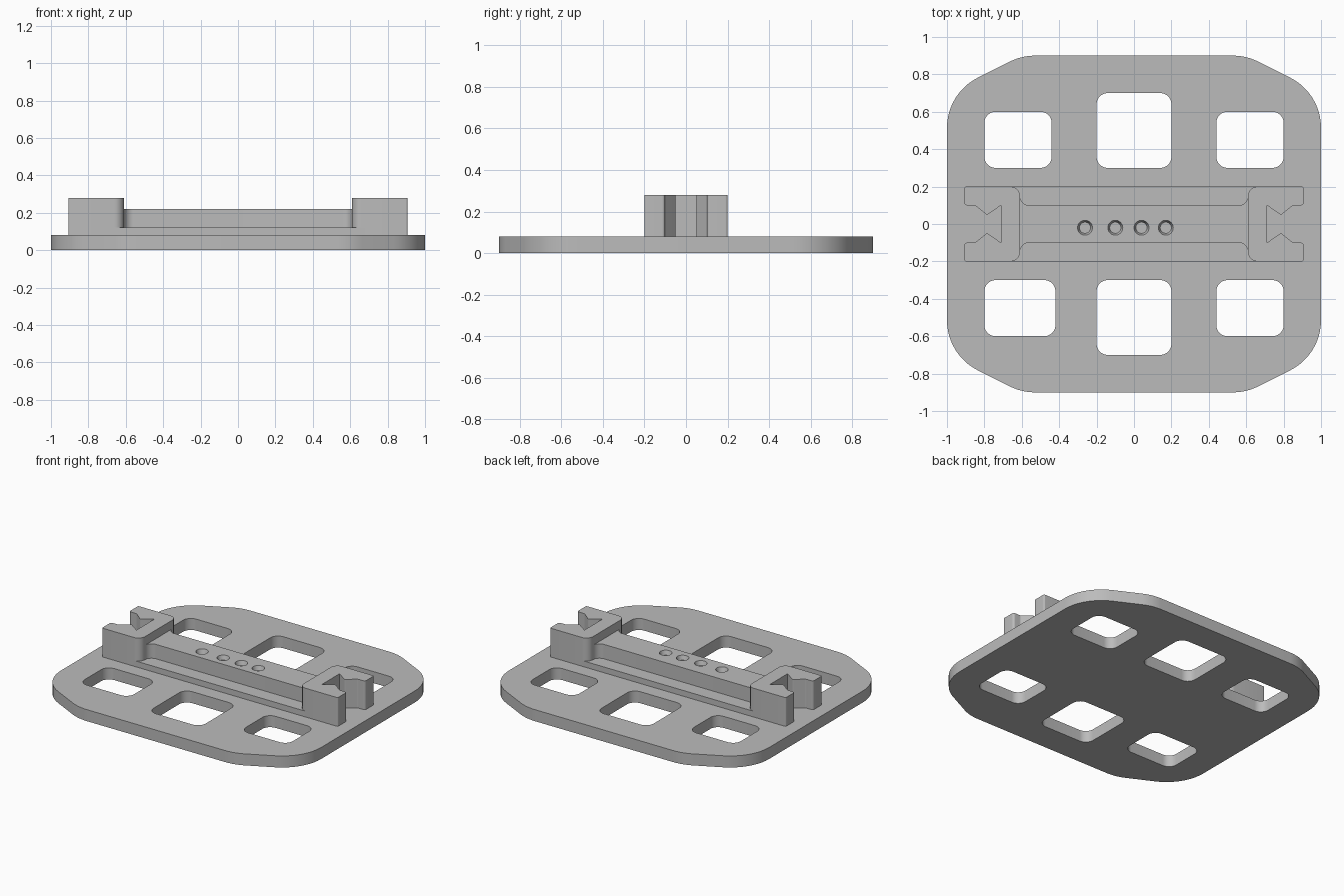
import bpy, bmesh, math
from mathutils import Vector

cube = bpy.data.objects.get("Cube")
if cube:
    bpy.data.objects.remove(cube, do_unlink=True)

grey = bpy.data.materials.new("plain grey")
grey.use_nodes = True
GREY = (0.5, 0.5, 0.5, 1)
grey.diffuse_color = GREY
grey.node_tree.nodes["Principled BSDF"].inputs["Base Color"].default_value = GREY


def rounded(corners, steps=10):
    """Outline from (x, y, radius) corners, each filleted by its radius."""
    out = []
    for i, (x, y, r) in enumerate(corners):
        p = Vector((x, y))
        a = (Vector(corners[i - 1][:2]) - p).normalized()
        b = (Vector(corners[(i + 1) % len(corners)][:2]) - p).normalized()
        if r == 0:
            out.append(p)
            continue
        half = a.angle(b) / 2
        centre = p + (a + b).normalized() * r / math.sin(half)
        d = r / math.tan(half)
        start, end = p + a * d - centre, p + b * d - centre
        sweep = start.angle(end)
        for k in range(steps + 1):
            t = k / steps
            v = start * math.sin((1 - t) * sweep) + end * math.sin(t * sweep)
            out.append(centre + v / math.sin(sweep))
    return out


def mirror_y(half):
    return half + [(x, -y, r) for x, y, r in reversed(half)]


def mirror_x(half):
    return half + [(-x, y, r) for x, y, r in reversed(half)]


def rectangle(x0, x1, y0, y1, r):
    return rounded([(x0, y0, r), (x1, y0, r), (x1, y1, r), (x0, y1, r)])


def prisms(name, outlines, z0, z1):
    """One object holding each outline extruded from z0 to z1."""
    bm = bmesh.new()
    for outline in outlines:
        face = bm.faces.new([bm.verts.new((p.x, p.y, z0)) for p in outline])
        ext = bmesh.ops.extrude_face_region(bm, geom=[face], use_keep_orig=True)
        top = [v for v in ext["geom"] if isinstance(v, bmesh.types.BMVert)]
        bmesh.ops.translate(bm, verts=top, vec=(0, 0, z1 - z0))
    bmesh.ops.recalc_face_normals(bm, faces=bm.faces)
    return finish(name, bm)


def finish(name, bm):
    mesh = bpy.data.meshes.new(name)
    bm.to_mesh(mesh)
    bm.free()
    mesh.materials.append(grey)
    obj = bpy.data.objects.new(name, mesh)
    bpy.context.collection.objects.link(obj)
    return obj


def select(obj):
    bpy.ops.object.select_all(action="DESELECT")
    obj.select_set(True)
    bpy.context.view_layer.objects.active = obj


def cut(obj, cutter):
    mod = obj.modifiers.new("cut", "BOOLEAN")
    mod.operation = "DIFFERENCE"
    mod.solver = "EXACT"
    mod.object = cutter
    select(obj)
    bpy.ops.object.modifier_apply(modifier=mod.name)
    bpy.data.objects.remove(cutter, do_unlink=True)


# Base plate with six rounded windows
PLATE_TOP, LEDGE_TOP, RAIL_TOP, CLAMP_TOP = 0.08, 0.12, 0.22, 0.28
quarter = [(1, 0.7, 0.3), (0.6, 0.9, 0.3)]
plate = prisms("base_plate", [rounded(mirror_y(mirror_x(quarter)))], 0, PLATE_TOP)
windows = [rectangle(-0.2, 0.2, 0.3, 0.7, 0.06),
           rectangle(-0.2, 0.2, -0.7, -0.3, 0.06),
           rectangle(-0.8, -0.44, 0.3, 0.6, 0.06),
           rectangle(-0.8, -0.42, -0.6, -0.3, 0.06),
           rectangle(0.44, 0.8, 0.3, 0.6, 0.06),
           rectangle(0.44, 0.8, -0.6, -0.3, 0.06)]
cut(plate, prisms("window_cutter", windows, -0.1, 0.2))

# Low ledge under the rail
ledge = prisms("rail_ledge", [rectangle(-0.68, 0.68, -0.2, 0.2, 0)],
               PLATE_TOP, LEDGE_TOP)

# Centre rail, flaring into the clamps
flare = [(0.61, 0.1, 0.05), (0.61, 0.15, 0), (0.65, 0.15, 0)]
half_rail = flare[::-1] + [(-x, y, r) for x, y, r in flare]
rail = prisms("centre_rail", [rounded(mirror_y(half_rail))], LEDGE_TOP, RAIL_TOP)

# Four tapered pockets in the rail top
bm = bmesh.new()
for x in (-0.262, -0.1, 0.04, 0.17):
    made = bmesh.ops.create_cone(bm, cap_ends=True, segments=32,
                                 radius1=0.03, radius2=0.05, depth=0.06)
    bmesh.ops.translate(bm, verts=made["verts"], vec=(x, -0.02, RAIL_TOP))
cut(rail, finish("pocket_cutter", bm))

# Clamps with a dovetail notch facing outwards
clamps = []
for name, s in (("left_clamp", 1), ("right_clamp", -1)):
    half = [(0.61, 0.2, 0.05), (0.907, 0.2, 0.01), (0.907, 0.1, 0.015),
            (0.85, 0.1, 0.02), (0.786, 0.048, 0.01), (0.711, 0.1, 0)]
    outline = rounded([(x * s, y, r) for x, y, r in mirror_y(half)])
    clamps.append(prisms(name, [outline], PLATE_TOP, CLAMP_TOP))

for obj in [plate, ledge, rail] + clamps:
    select(obj)
    bpy.ops.object.shade_smooth_by_angle(angle=math.radians(30))
